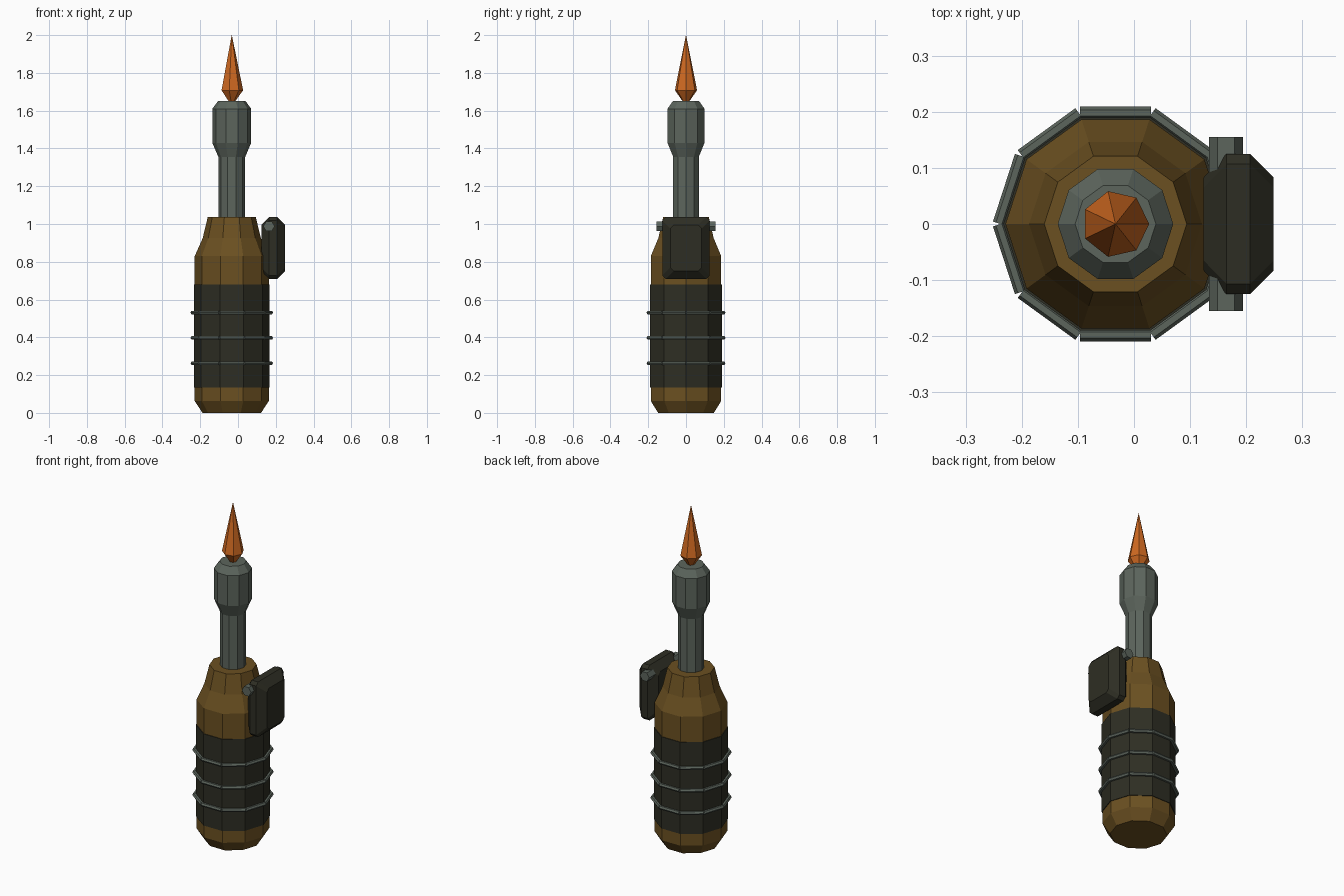
import bpy, bmesh, math
from mathutils import Matrix, Vector

if "Cube" in bpy.data.objects:
    bpy.data.objects.remove(bpy.data.objects["Cube"])

CX = -0.033  # axis of the torch body


def material(name, color):
    m = bpy.data.materials.new(name)
    m.diffuse_color = (*color, 1)
    m.use_nodes = True
    m.node_tree.nodes["Principled BSDF"].inputs["Base Color"].default_value = m.diffuse_color
    return m


BROWN = material("brown", (0.147, 0.080, 0.015))
GREY = material("grey green", (0.107, 0.130, 0.108))
DARK = material("dark olive", (0.027, 0.027, 0.017))
ORANGE = material("flame orange", (0.62, 0.140, 0.015))


def loft(name, sections, mat):
    """Skin a list of closed sections and cap both ends."""
    bm = bmesh.new()
    rings = [[bm.verts.new(p) for p in s] for s in sections]
    n = len(rings[0])
    for a, b in zip(rings, rings[1:]):
        for i in range(n):
            j = (i + 1) % n
            bm.faces.new((a[i], a[j], b[j], b[i]))
    bm.faces.new(rings[0][::-1])
    bm.faces.new(rings[-1])
    bmesh.ops.remove_doubles(bm, verts=bm.verts, dist=1e-5)
    bmesh.ops.recalc_face_normals(bm, faces=bm.faces)
    me = bpy.data.meshes.new(name)
    bm.to_mesh(me)
    bm.free()
    me.materials.append(mat)
    ob = bpy.data.objects.new(name, me)
    bpy.context.collection.objects.link(ob)
    return ob


def ring(r, z, n):
    return [(CX + r * math.cos(math.tau * i / n), r * math.sin(math.tau * i / n), z)
            for i in range(n)]


def lathe(name, profile, n, mat):
    return loft(name, [ring(r, z, n) for r, z in profile], mat)


def rod(name, center, direction, length, r, n, mat):
    """Straight horizontal rod with n sides."""
    d = Vector(direction).normalized()
    side = d.cross(Vector((0, 0, 1)))
    c = Vector(center)
    secs = []
    for t in (-length / 2, length / 2):
        secs.append([c + d * t + side * (r * math.cos(math.tau * i / n))
                     + Vector((0, 0, r * math.sin(math.tau * i / n))) for i in range(n)])
    return loft(name, secs, mat)


# Tank and its grip sleeve
lathe("tank", [(0.155, 0), (0.196, 0.063), (0.196, 0.83), (0.154, 0.925), (0.127, 1.037)], 10, BROWN)
lathe("grip_sleeve", [(0.2, 0.135), (0.2, 0.68)], 10, DARK)

# Wire bands made of straight rods, one per side of the sleeve
for z in (0.263, 0.397, 0.531):
    for k in range(10):
        a = math.radians(18 + 36 * k)
        rod("band_rod", (CX + 0.198 * math.cos(a), 0.198 * math.sin(a), z),
            (-math.sin(a), math.cos(a), 0), 0.127, 0.011, 6, GREY)

# Nozzle with flared head
lathe("nozzle", [(0.071, 0.95), (0.071, 1.355), (0.103, 1.43), (0.103, 1.61), (0.072, 1.652)], 10, GREY)

# Flame
lathe("flame", [(0.0006, 1.625), (0.06, 1.708), (0.0006, 2.0)], 7, ORANGE)


# Igniter box with chamfered rims
def box_section(x, hy, hz, c=0.018, zc=0.873):
    pts = [(hy, hz - c), (hy - c, hz), (c - hy, hz), (-hy, hz - c),
           (-hy, c - hz), (c - hy, -hz), (hy - c, -hz), (hy, c - hz)]
    return [(x, y, zc + z) for y, z in pts]


loft("igniter_box", [box_section(0.124, 0.083, 0.122), box_section(0.165, 0.125, 0.164),
                     box_section(0.207, 0.125, 0.164), box_section(0.249, 0.083, 0.122)], DARK)

# Igniter pin through the box
rod("igniter_pin", (0.164, 0, 0.988), (0, 1, 0), 0.31, 0.03, 6, GREY)
